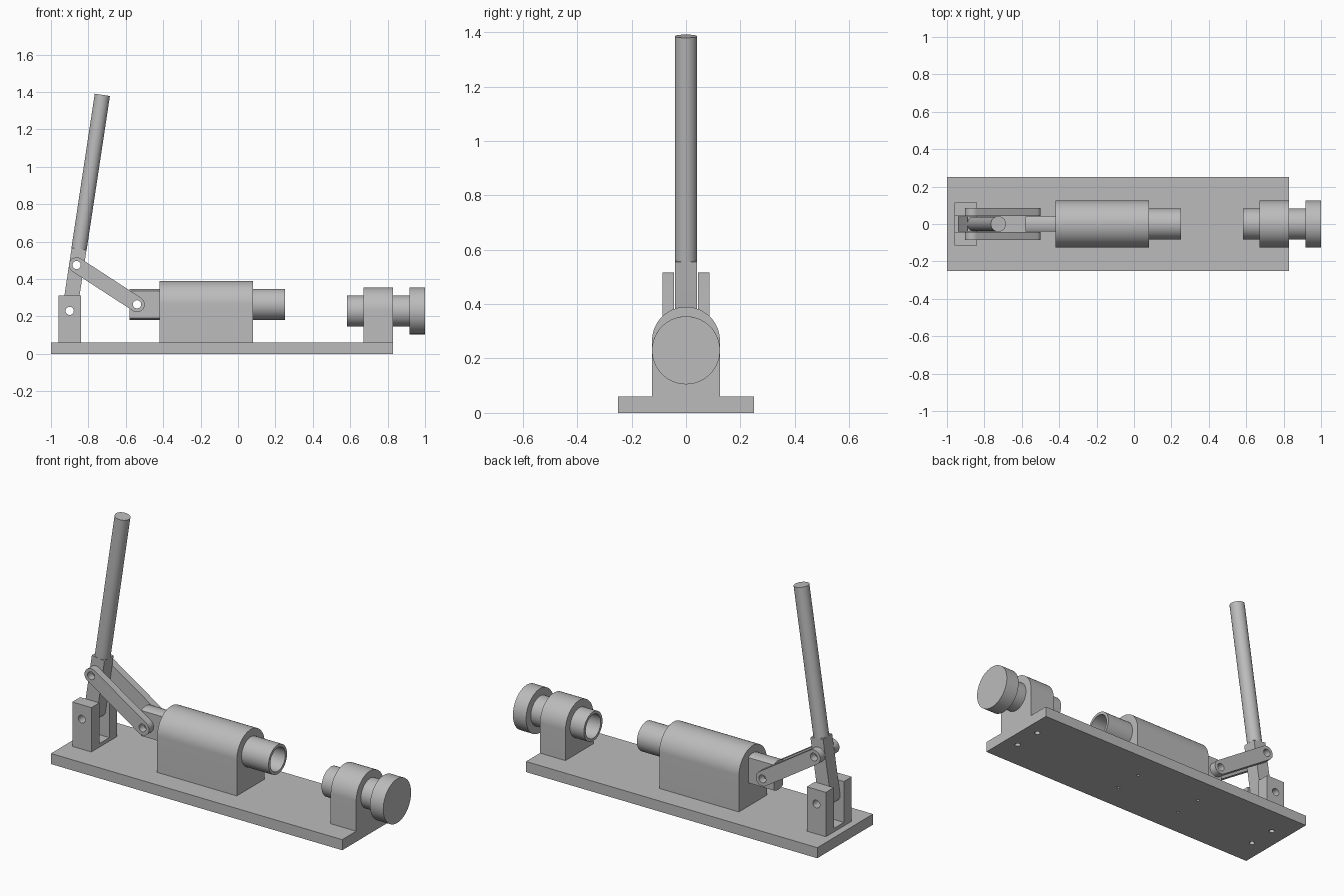
import bpy, bmesh, math
from mathutils import Matrix, Vector

cube = bpy.data.objects.get("Cube")
if cube:
    bpy.data.objects.remove(cube, do_unlink=True)

grey = bpy.data.materials.new("machined_grey")
grey.use_nodes = True
COLOUR = (0.5, 0.5, 0.5, 1)
grey.diffuse_color = COLOUR
grey.node_tree.nodes["Principled BSDF"].inputs["Base Color"].default_value = COLOUR


# ---- profile helpers: lists of 2D points ----
def arc(cx, cy, r, start=0, end=360, steps=64):
    full = end - start == 360
    n = steps if full else steps + 1
    return [(cx + r * math.cos(math.radians(start + (end - start) * i / steps)),
             cy + r * math.sin(math.radians(start + (end - start) * i / steps)))
            for i in range(n)]


def rect(x0, x1, y0, y1):
    return [(x0, y0), (x1, y0), (x1, y1), (x0, y1)]


def slot_shape(p, q, r):
    a = math.degrees(math.atan2(q[1] - p[1], q[0] - p[0]))
    return arc(*q, r, a - 90, a + 90, 24) + arc(*p, r, a + 90, a + 270, 24)


# ---- extrude a profile along one axis ----
def prism(name, pts, axis, a, b):
    place = {"x": lambda u, v, w: (w, u, v),
             "y": lambda u, v, w: (u, w, v),
             "z": lambda u, v, w: (u, v, w)}[axis]
    bm = bmesh.new()
    low = [bm.verts.new(place(u, v, a)) for u, v in pts]
    high = [bm.verts.new(place(u, v, b)) for u, v in pts]
    bm.faces.new(low)
    bm.faces.new(high)
    for i in range(len(pts)):
        j = (i + 1) % len(pts)
        bm.faces.new((low[i], low[j], high[j], high[i]))
    bmesh.ops.recalc_face_normals(bm, faces=bm.faces)
    mesh = bpy.data.meshes.new(name)
    bm.to_mesh(mesh)
    bm.free()
    mesh.materials.append(grey)
    obj = bpy.data.objects.new(name, mesh)
    bpy.context.collection.objects.link(obj)
    return obj


def cut(obj, *cutters):
    for c in cutters:
        mod = obj.modifiers.new("cut", "BOOLEAN")
        mod.object, mod.operation, mod.solver = c, "DIFFERENCE", "EXACT"
    bpy.context.view_layer.update()
    graph = bpy.context.evaluated_depsgraph_get()
    mesh = bpy.data.meshes.new_from_object(obj.evaluated_get(graph))
    obj.modifiers.clear()
    obj.data = mesh
    for c in cutters:
        bpy.data.objects.remove(c, do_unlink=True)
    return obj


def bore(x, z, r=0.022):
    return prism("cutter", arc(x, z, r, steps=32), "y", -0.3, 0.3)


def screw_holes(xs, r, top):
    return [prism("cutter", arc(x, y, r, steps=24), "z", -0.1, top)
            for x in xs for y in (-0.083, 0.083)]


def arch(z):
    return [(-0.125, 0.06), (0.125, 0.06)] + arc(0, z, 0.125, 0, 180, 40)


parts = []
PLUNGER_Z, STOP_Z = 0.265, 0.23
PIVOT, ELBOW, TONGUE = (-0.9, 0.23), (-0.863, 0.475), (-0.54, 0.265)
BASE_TOP = 0.06

# Base plate with mounting holes
base = prism("base_plate", rect(-1, 0.83, -0.25, 0.25), "z", 0, BASE_TOP)
parts.append(cut(base, *screw_holes((0.75, -0.9), 0.015, 0.2),
                 *screw_holes((0.04, -0.38), 0.008, 0.2)))

# Forked lever bracket
fork = prism("lever_bracket", rect(-0.96, -0.84, -0.116, 0.116), "z", BASE_TOP, 0.312)
parts.append(cut(fork, prism("cutter", rect(-0.045, 0.045, 0.08, 0.4), "x", -1.1, -0.7),
                 bore(*PIVOT)))

# Lever foot, built upright at the pivot and then tilted
tilt = Matrix.Translation(Vector((PIVOT[0], 0, PIVOT[1]))) @ Matrix.Rotation(math.radians(8.6), 4, "Y")
foot = prism("lever_foot", [(0.04, 0.335), (-0.04, 0.335)] + arc(0, 0, 0.04, 180, 360, 24),
             "y", -0.041, 0.041)
rod = prism("lever_rod", arc(0, 0, 0.041), "z", 0.335, 1.168)
for obj in (foot, rod):
    obj.data.transform(tilt)
parts += [cut(foot, bore(*PIVOT), bore(*ELBOW)), rod]

# Pair of connecting links
for side, name in ((-1, "front_link"), (1, "back_link")):
    link = prism(name, slot_shape(ELBOW, TONGUE, 0.041), "y", side * 0.044, side * 0.086)
    parts.append(cut(link, bore(*ELBOW), bore(*TONGUE)))

# Plunger with hollow nose and flattened tongue
plunger = prism("plunger", arc(0, PLUNGER_Z, 0.083), "x", -0.58, 0.25)
parts.append(cut(plunger,
                 prism("cutter", arc(0, PLUNGER_Z, 0.067), "x", 0.0, 0.4),
                 prism("cutter", rect(-0.7, -0.42, 0.041, 0.2), "z", 0, 0.5),
                 prism("cutter", rect(-0.7, -0.42, -0.2, -0.041), "z", 0, 0.5),
                 bore(*TONGUE)))

# Guide block around the plunger
guide = prism("guide_block", arch(PLUNGER_Z), "x", -0.42, 0.08)
parts.append(cut(guide, prism("cutter", arc(0, PLUNGER_Z, 0.0825), "x", -0.6, 0.3)))

# End stop block, adjusting screw and knob
stop = prism("stop_block", arch(STOP_Z), "x", 0.67, 0.83)
parts.append(cut(stop, prism("cutter", arc(0, STOP_Z, 0.0825), "x", 0.5, 1)))
screw = prism("adjusting_screw", arc(0, STOP_Z, 0.083), "x", 0.583, 0.92)
parts.append(cut(screw, prism("cutter", arc(0, STOP_Z, 0.067), "x", 0.4, 0.8)))
parts.append(prism("knob", arc(0, STOP_Z, 0.125), "x", 0.917, 1))

# Smooth the round surfaces, keep edges crisp
bpy.ops.object.select_all(action="DESELECT")
for obj in parts:
    obj.select_set(True)
bpy.context.view_layer.objects.active = parts[0]
bpy.ops.object.shade_smooth_by_angle(angle=math.radians(30))
